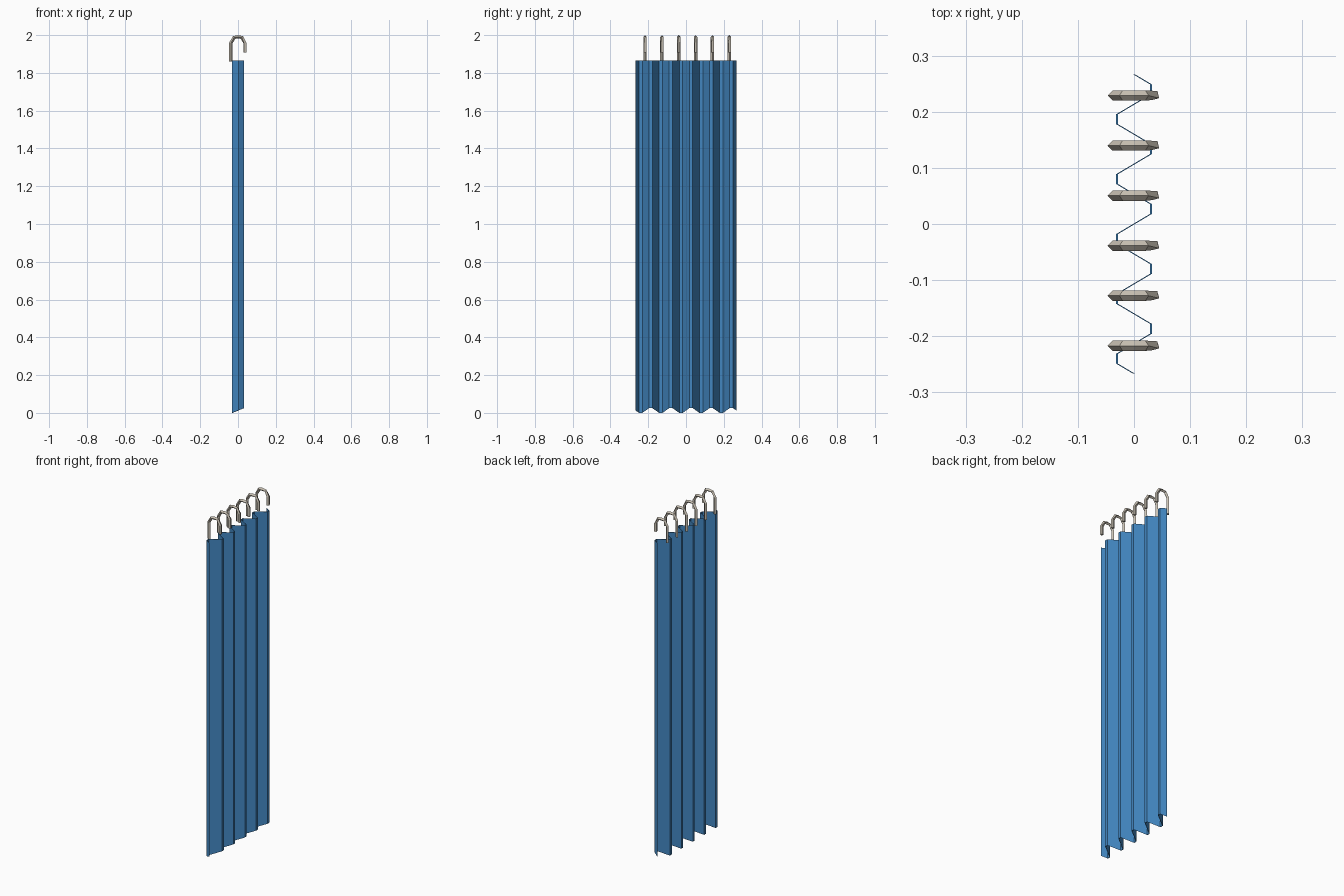
import bpy, bmesh, math
from mathutils import Vector

if "Cube" in bpy.data.objects:
    bpy.data.objects.remove(bpy.data.objects["Cube"])


def material(name, rgb):
    m = bpy.data.materials.new(name)
    m.diffuse_color = (*rgb, 1)
    m.use_nodes = True
    m.node_tree.nodes["Principled BSDF"].inputs["Base Color"].default_value = m.diffuse_color
    return m


blue = material("blue fabric", (0.055, 0.24, 0.53))
metal = material("warm grey metal", (0.58, 0.53, 0.45))


def finish(bm, name, mat):
    bmesh.ops.recalc_face_normals(bm, faces=bm.faces)
    me = bpy.data.meshes.new(name)
    bm.to_mesh(me)
    bm.free()
    me.materials.append(mat)
    ob = bpy.data.objects.new(name, me)
    bpy.context.collection.objects.link(ob)
    return ob


# Pleated curtain: trapezoid zigzag, thin in x, with a slanted lower hem
PERIOD, DEPTH, THICK, TOP = 0.1067, 0.03, 0.0035, 1.865
pleat = [(0, 0), (1 / 6, 1), (2 / 6, 1), (4 / 6, -1), (5 / 6, -1)]
line = [((k + t) * PERIOD, s * DEPTH) for k in range(5) for t, s in pleat]
line.append((5 * PERIOD, 0))
bm = bmesh.new()
rings = []
for d, x in line:
    y = 2.5 * PERIOD - d
    hem = 0.025 * (x + DEPTH) / (2 * DEPTH)
    a, b = x - THICK / 2, x + THICK / 2
    rings.append([bm.verts.new(p) for p in
                  ((a, y, hem), (b, y, hem), (b, y, TOP), (a, y, TOP))])
for r, s in zip(rings, rings[1:]):
    for i in range(4):
        j = (i + 1) % 4
        bm.faces.new((r[i], r[j], s[j], s[i]))
bm.faces.new(rings[0])
bm.faces.new(rings[-1])
finish(bm, "curtain", blue)


# Hook: four-sided tube along a bent path, twisted at its free end
PATH = [(-0.038, 1.861), (-0.038, 1.958), (-0.02, 1.988), (0, 1.9905),
        (0.02, 1.988), (0.037, 1.958), (0.037, 1.908)]
TWIST = [0, 0, 0, 0, 0, 30, 30]
R = 0.0092


def hook(name, y):
    bm = bmesh.new()
    pts = [Vector((x, 0, z)) for x, z in PATH]
    rings = []
    for i, p in enumerate(pts):
        tan = (pts[min(i + 1, len(pts) - 1)] - pts[max(i - 1, 0)]).normalized()
        side = Vector((0, 1, 0))
        out = side.cross(tan)
        ring = []
        for k in range(4):
            a = math.radians(90 * k + TWIST[i])
            ring.append(bm.verts.new(p + R * (math.cos(a) * out + math.sin(a) * side)
                                     + Vector((0, y, 0))))
        rings.append(ring)
    for r, s in zip(rings, rings[1:]):
        for k in range(4):
            j = (k + 1) % 4
            bm.faces.new((r[k], r[j], s[j], s[k]))
    bm.faces.new(rings[0])
    bm.faces.new(rings[-1])
    return finish(bm, name, metal)


for n in range(6):
    hook(f"curtain_hook_{n + 1}", 0.229 - 0.0892 * n)
